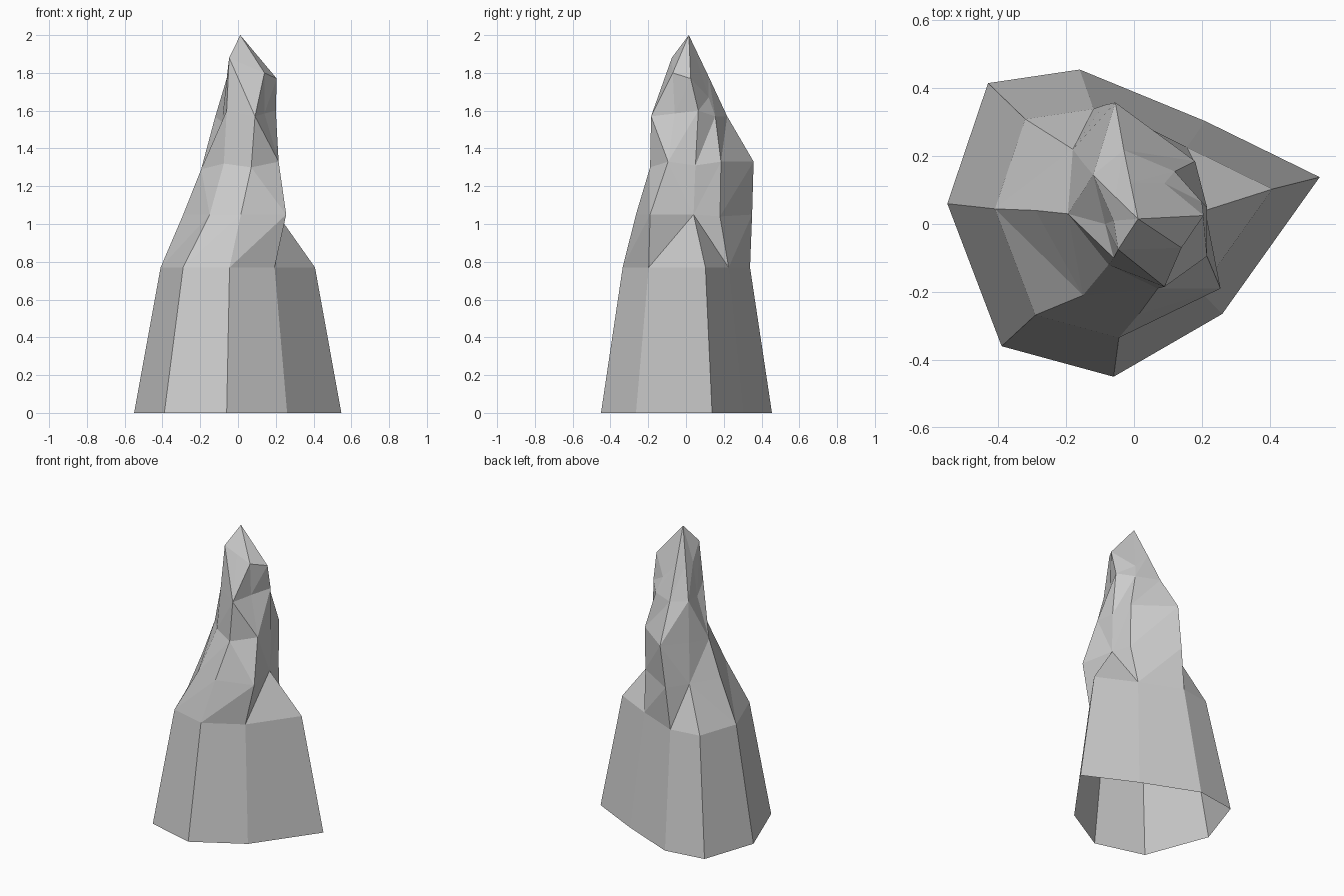
import bpy, bmesh

if "Cube" in bpy.data.objects:
    bpy.data.objects.remove(bpy.data.objects["Cube"])

# Footprint (x, y), counter-clockwise from the left
foot = [(-.55, .06), (-.39, -.36), (-.06, -.45), (.26, -.265),
        (.547, .138), (.21, .303), (-.16, .455), (-.43, .415)]

# Rough-hewn rings up the spire
shoulder = [(-.29, .04, 1.05), (-.15, -.21, 1.05), (.015, -.265, 1.05), (.255, -.19, 1.05),
            (.21, .04, 1.05), (.18, .18, 1.04), (-.09, .35, 1.05), (-.18, .22, 1.05)]
waist = [(-.195, .03, 1.29), (-.075, -.12, 1.32), (.07, -.19, 1.3), (.215, -.095, 1.33),
         (.215, .05, 1.31), (.18, .185, 1.33), (-.055, .358, 1.33), (-.15, .18, 1.31)]
neck = [(-.085, .0, 1.54), (-.06, -.1, 1.6), (.09, -.185, 1.57), (.14, -.06, 1.585),
        (.2, .065, 1.6), (.12, .155, 1.57), (-.03, .218, 1.57), (-.12, .145, 1.57)]
crown = [(-.06, .01, 1.77), (-.047, -.075, 1.88), (.045, -.073, 1.84), (.14, -.07, 1.8),
         (.205, .025, 1.77), (.09, .12, 1.67), (-.01, .12, 1.78), (-.055, .08, 1.78)]

bm = bmesh.new()


def ring(points):
    return [bm.verts.new(p) for p in points]


def bridge(low, high, flipped=None):
    """Join two rings; quads if flipped is None, else triangles with chosen diagonals."""
    n = len(low)
    for i in range(n):
        j = (i + 1) % n
        a, b, c, d = low[i], low[j], high[j], high[i]
        if flipped is None:
            bm.faces.new((a, b, c, d))
        elif i in flipped:
            bm.faces.new((a, b, d))
            bm.faces.new((b, c, d))
        else:
            bm.faces.new((a, b, c))
            bm.faces.new((a, c, d))


# Tapered, open-bottomed base
base = ring([(x, y, 0) for x, y in foot])
ledge = ring([(x * .745, y * .745, .77) for x, y in foot])
bridge(base, ledge)

# Faceted upper spire
r1, r2, r3, r4 = (ring(p) for p in (shoulder, waist, neck, crown))
bridge(ledge, r1, {4, 7})
bridge(r1, r2, {0, 2, 3, 6})
bridge(r2, r3, {2, 7})
bridge(r3, r4, {1})

# Pointed tip
tip = bm.verts.new((.012, .015, 2))
for i in range(8):
    bm.faces.new((r4[i], r4[(i + 1) % 8], tip))

mesh = bpy.data.meshes.new("rock_spire")
bm.to_mesh(mesh)
bm.free()
bpy.context.collection.objects.link(bpy.data.objects.new("rock_spire", mesh))
